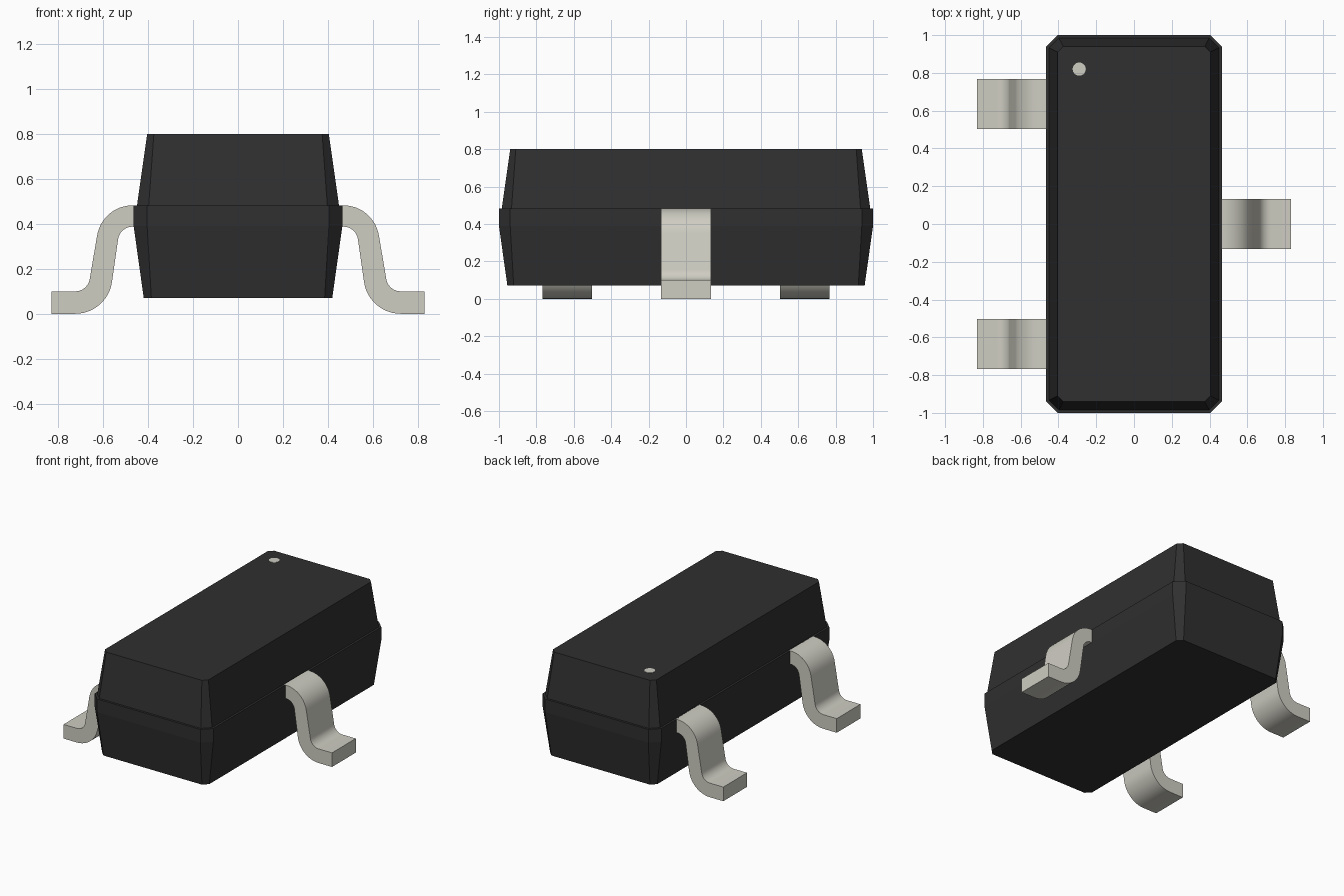
import bpy, bmesh, math

cube = bpy.data.objects.get("Cube")
if cube:
    bpy.data.objects.remove(cube, do_unlink=True)


def material(name, rgb):
    mat = bpy.data.materials.new(name)
    mat.use_nodes = True
    mat.diffuse_color = (*rgb, 1)
    bsdf = mat.node_tree.nodes["Principled BSDF"]
    bsdf.inputs["Base Color"].default_value = (*rgb, 1)
    bsdf.inputs["Roughness"].default_value = 0.6
    return mat


black = material("black_plastic", (0.029, 0.029, 0.029))
metal = material("tinned_metal", (0.62, 0.61, 0.54))


def loft(name, rings, mat, smooth=False):
    """Skin a list of closed rings and cap both ends."""
    bm = bmesh.new()
    loops = [[bm.verts.new(p) for p in ring] for ring in rings]
    for a, b in zip(loops, loops[1:]):
        for i in range(len(a)):
            j = (i + 1) % len(a)
            bm.faces.new((a[i], a[j], b[j], b[i]))
    bm.faces.new(loops[0])
    bm.faces.new(loops[-1])
    bmesh.ops.recalc_face_normals(bm, faces=bm.faces)
    mesh = bpy.data.meshes.new(name)
    bm.to_mesh(mesh)
    bm.free()
    mesh.materials.append(mat)
    obj = bpy.data.objects.new(name, mesh)
    bpy.context.collection.objects.link(obj)
    if smooth:
        bpy.ops.object.select_all(action="DESELECT")
        obj.select_set(True)
        bpy.context.view_layer.objects.active = obj
        bpy.ops.object.shade_smooth_by_angle(angle=math.radians(30))
    return obj


def chamfered_rectangle(hx, hy, cut, z):
    ring = []
    for sx, sy in ((1, 1), (-1, 1), (-1, -1), (1, -1)):
        pair = [(sx * hx, sy * (hy - cut), z), (sx * (hx - cut), sy * hy, z)]
        ring += pair if sx * sy > 0 else pair[::-1]
    return ring


# Tapered body with a narrow ledge above the lead line
sections = [(0.42, 0.955, 0.034, 0.07), (0.465, 1.0, 0.06, 0.39),
            (0.465, 1.0, 0.06, 0.483), (0.45, 0.985, 0.052, 0.483),
            (0.405, 0.94, 0.03, 0.80)]
loft("body", [chamfered_rectangle(*s) for s in sections], black)


# Gull-wing leads: two opposed bends joined by a sloping shank
def lead(name, side, y, half_width=0.133, steps=12, lean=8.5):
    pairs = [((0.42, 0.483), (0.42, 0.388))]
    for i in range(steps + 1):
        a = math.radians(90 + (lean - 90) * i / steps)
        pairs.append([(0.47 + r * math.cos(a), 0.323 + r * math.sin(a))
                      for r in (0.16, 0.065)])
    for i in range(steps + 1):
        a = math.radians(180 + lean + (90 - lean) * i / steps)
        pairs.append([(0.725 + r * math.cos(a), 0.165 + r * math.sin(a))
                      for r in (0.065, 0.165)])
    pairs.append(((0.83, 0.10), (0.83, 0.0)))
    rings = []
    for (ox, oz), (ix, iz) in pairs:
        rings.append([(side * ox, y - half_width, oz),
                      (side * ox, y + half_width, oz),
                      (side * ix, y + half_width, iz),
                      (side * ix, y - half_width, iz)])
    loft(name, rings, metal, smooth=True)


lead("left_lead", 1, 0)
lead("right_front_lead", -1, -0.635)
lead("right_back_lead", -1, 0.635)

# Small round marker on the top face
loft("marker_dot", [[(-0.29 + 0.035 * math.cos(math.tau * i / 24),
                      0.82 + 0.035 * math.sin(math.tau * i / 24), z)
                     for i in range(24)] for z in (0.797, 0.802)], metal)
